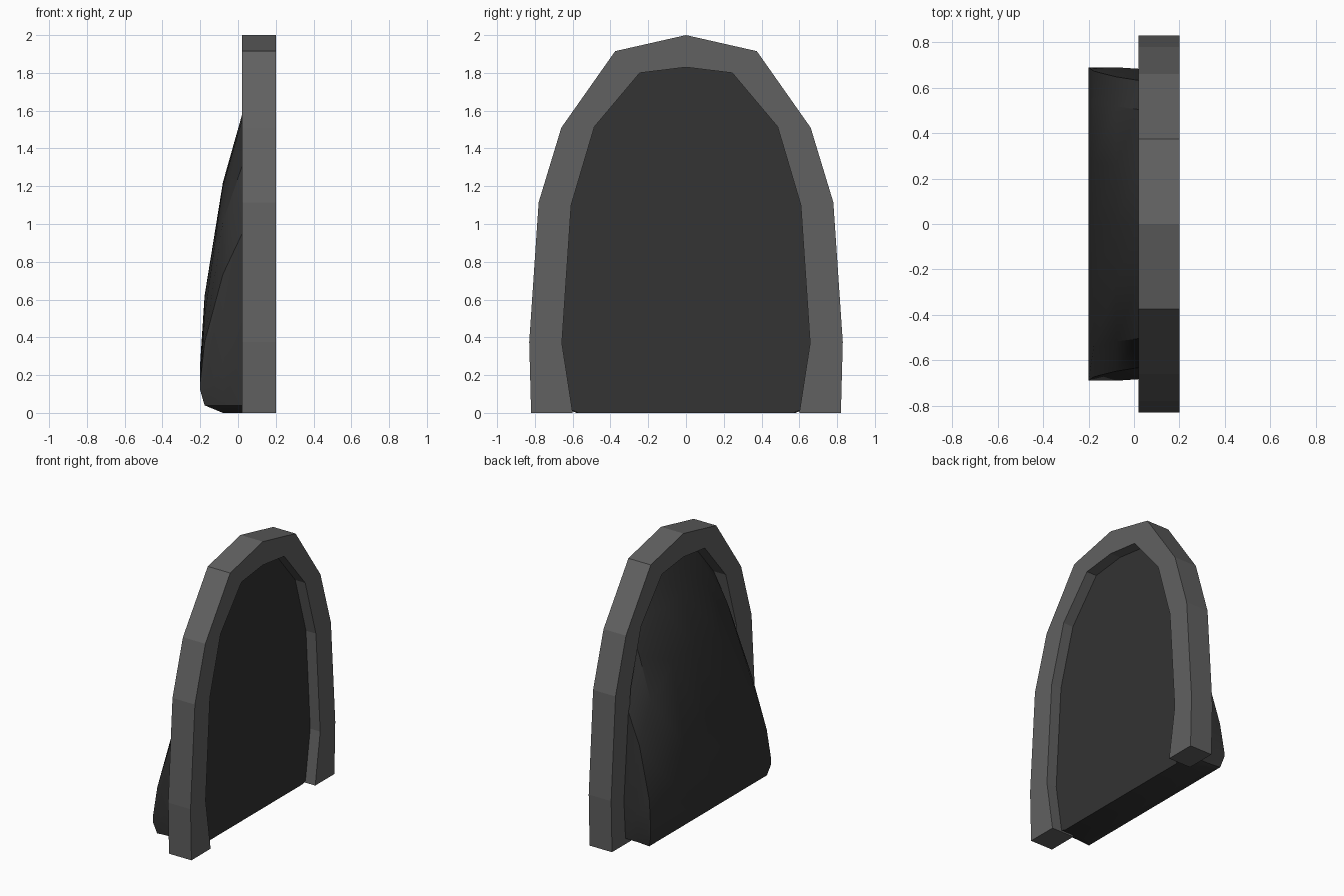
import bpy, bmesh, math

if "Cube" in bpy.data.objects:
    bpy.data.objects.remove(bpy.data.objects["Cube"])


def material(name, v):
    m = bpy.data.materials.new(name)
    m.diffuse_color = (v, v, v, 1)
    m.use_nodes = True
    m.node_tree.nodes["Principled BSDF"].inputs["Base Color"].default_value = m.diffuse_color
    return m


def mirrored(half):
    # half profile from bottom to centre top, completed across y = 0
    return half + [(-y, z) for y, z in reversed(half[:-1])]


def make_object(name, bm, mat):
    bmesh.ops.remove_doubles(bm, verts=bm.verts, dist=0.0005)
    bmesh.ops.recalc_face_normals(bm, faces=bm.faces)
    me = bpy.data.meshes.new(name)
    bm.to_mesh(me)
    bm.free()
    me.materials.append(mat)
    ob = bpy.data.objects.new(name, me)
    bpy.context.collection.objects.link(ob)
    return ob


outer = [(.82, 0), (.83, .375), (.78, 1.115), (.66, 1.51), (.375, 1.915), (0, 2)]
inner = [(.60, 0), (.657, .37), (.608, 1.1), (.485, 1.515), (.245, 1.8), (0, 1.83)]

# Arched frame: strip between the two arches, given thickness
bm = bmesh.new()
loops = [[bm.verts.new((.02, y, z)) for y, z in mirrored(p)] for p in (outer, inner)]
for i in range(len(loops[0]) - 1):
    bm.faces.new((loops[0][i], loops[0][i + 1], loops[1][i + 1], loops[1][i]))
ext = bmesh.ops.extrude_face_region(bm, geom=bm.faces[:], use_keep_orig=True)
for v in ext["geom"]:
    if isinstance(v, bmesh.types.BMVert):
        v.co.x = .2
make_object("arch_frame", bm, material("frame_grey", .12))

# Bulging panel: arch cross-sections lofted from the flat face to the back
# (x, height scale, width scale, bottom height, bottom half width)
rings = [(.12, 1, 1.005, 0, .57),
         (.02, .86, 1.04, 0, .57),
         (-.08, .667, 1.066, 0, .58),
         (-.177, .339, 1.107, .04, .675),
         (-.2, .148, 1.14, .12, .69)]
bm = bmesh.new()
loft = []
for x, sz, sy, zb, yb in rings:
    half = [(yb, zb), (max(yb, .665), max(zb, .04))]
    half += [(min(y * sy, .69), max(z * sz, zb)) for y, z in inner[1:]]
    loft.append([bm.verts.new((x, y, z)) for y, z in mirrored(half)])
n = len(loft[0])
for a, b in zip(loft, loft[1:]):
    for i in range(n):
        j = (i + 1) % n
        bm.faces.new((a[i], a[j], b[j], b[i]))
bm.faces.new(loft[0])
bm.faces.new(loft[-1])
panel = make_object("bulging_panel", bm, material("panel_dark", .033))

bpy.context.view_layer.objects.active = panel
panel.select_set(True)
bpy.ops.object.shade_smooth_by_angle(angle=math.radians(30))
